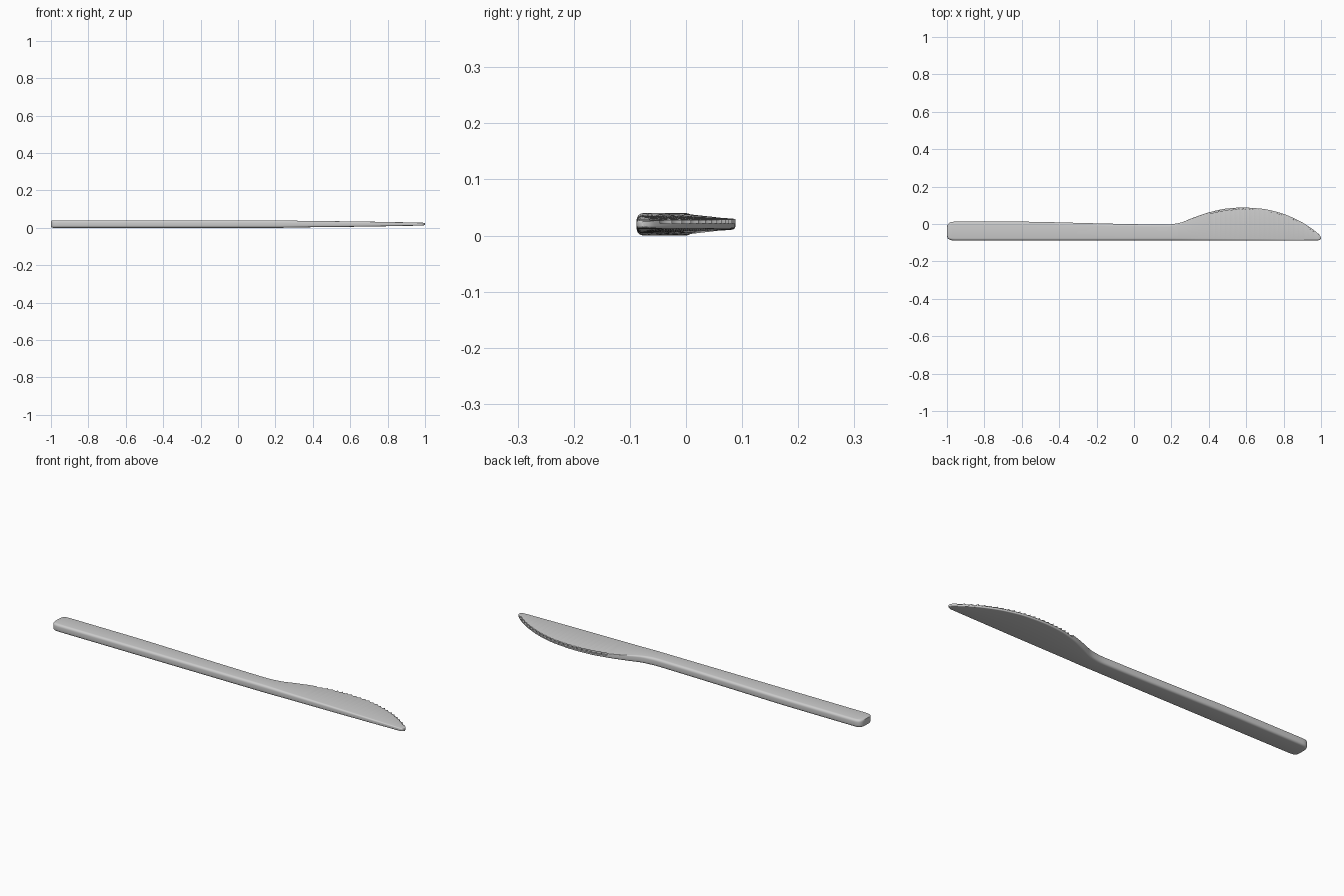
import bpy, bmesh, math

if "Cube" in bpy.data.objects:
    bpy.data.objects.remove(bpy.data.objects["Cube"])

# Key points along the length: cutting-side outline, spine outline, half thickness
TOP = [(-1, -.014), (-.996, -.003), (-.988, .006), (-.975, .011), (-.955, .0125), (-.6, .0125),
       (-.3, .006), (0, -.001), (.17, -.003), (.24, .005), (.31, .031), (.4, .062), (.5, .083),
       (.58, .088), (.68, .082), (.78, .060), (.88, .019), (.95, -.024), (.985, -.052),
       (.996, -.064), (1, -.074)]
SPINE = [(-1, -.066), (-.996, -.076), (-.988, -.083), (-.975, -.087), (-.955, -.088),
         (.975, -.088), (.99, -.086), (.997, -.082), (1, -.077)]
HALF = [(-1, .016), (-.995, .0185), (-.985, .02), (.2, .02), (.34, .0175), (.6, .0145),
        (.9, .0095), (.985, .0075), (1, .005)]


def smooth(keys, x):
    """Monotone cubic interpolation through the key points."""
    n = len(keys)
    d = [(keys[i + 1][1] - keys[i][1]) / (keys[i + 1][0] - keys[i][0]) for i in range(n - 1)]

    def slope(i):
        if i == 0 or i == n - 1:
            return d[min(i, n - 2)]
        a, b = d[i - 1], d[i]
        return 0 if a * b <= 0 else 2 * a * b / (a + b)

    i = max(k for k in range(n - 1) if keys[k][0] <= x + 1e-9)
    w = keys[i + 1][0] - keys[i][0]
    t = (x - keys[i][0]) / w
    return (keys[i][1] * (2 * t**3 - 3 * t**2 + 1) + keys[i + 1][1] * (3 * t**2 - 2 * t**3)
            + w * (slope(i) * (t**3 - 2 * t**2 + t) + slope(i + 1) * (t**3 - t**2)))


def arc(cy, cz, r, a0, steps=4):
    return [(cy + r * math.cos(math.radians(a0 + 90 * k / steps)),
             cz + r * math.sin(math.radians(a0 + 90 * k / steps))) for k in range(steps + 1)]


def section(x, notch):
    """Rounded cross-section; the upper half of the cutting edge can be notched."""
    yt, yb, hs = smooth(TOP, x), smooth(SPINE, x), smooth(HALF, x)
    blade = min(1, max(0, (x - .2) / .2))
    wide = min(1, max(0, (yt - yb) / .176))
    he = hs * (1 - .36 * blade * wide)
    lim = .45 * (yt - yb)
    rs = min(.6 * hs, lim)
    rb = min(.6 * he, lim)
    ru = min((.6 - .5 * blade) * he, lim)
    notch = min(notch, .25 * (yt - yb))
    yn = yt - notch
    mid = .0205
    pts = arc(yb + rs, mid - hs + rs, rs, 180)
    pts += arc(yt - rb, mid - he + rb, rb, 270)
    pts += [(yt, mid + .001), (yn, mid + .0015)]
    pts += arc(yn - ru, mid + he - ru, ru, 0)
    pts += arc(yb + rs, mid + hs - rs, rs, 90)
    return [(x, y, z - .0005) for y, z in pts]


# Stations: handle, neck, then scalloped teeth to the tip
PITCH, START, TEETH = .026, .405, 22
stations = [(x, 0) for x in (-1, -.998, -.996, -.992, -.988, -.982, -.975, -.965, -.955)]
stations += [(-.9 + .1 * i, 0) for i in range(11)]
stations += [(.13 + .018 * i, 0) for i in range(15)]
for i in range(TEETH):
    for f, depth in ((0, 0), (.1, .006), (.35, .0095), (.65, .0095), (.9, .006)):
        stations.append((START + (i + f) * PITCH, depth))
stations += [(x, 0) for x in (.979, .985, .99, .994, .997, .999, 1)]

# Knife body lofted through the stations
bm = bmesh.new()
rings = [[bm.verts.new(p) for p in section(x, n)] for x, n in stations]
for a, b in zip(rings, rings[1:]):
    for i in range(len(a)):
        j = (i + 1) % len(a)
        bm.faces.new((a[i], a[j], b[j], b[i]))
bm.faces.new(rings[0])
bm.faces.new(rings[-1])
bmesh.ops.remove_doubles(bm, verts=bm.verts, dist=1e-5)
bmesh.ops.recalc_face_normals(bm, faces=bm.faces)
mesh = bpy.data.meshes.new("knife")
bm.to_mesh(mesh)
bm.free()
knife = bpy.data.objects.new("knife", mesh)
bpy.context.collection.objects.link(knife)
bpy.context.view_layer.objects.active = knife
knife.select_set(True)
bpy.ops.object.shade_smooth_by_angle(angle=math.radians(35))
